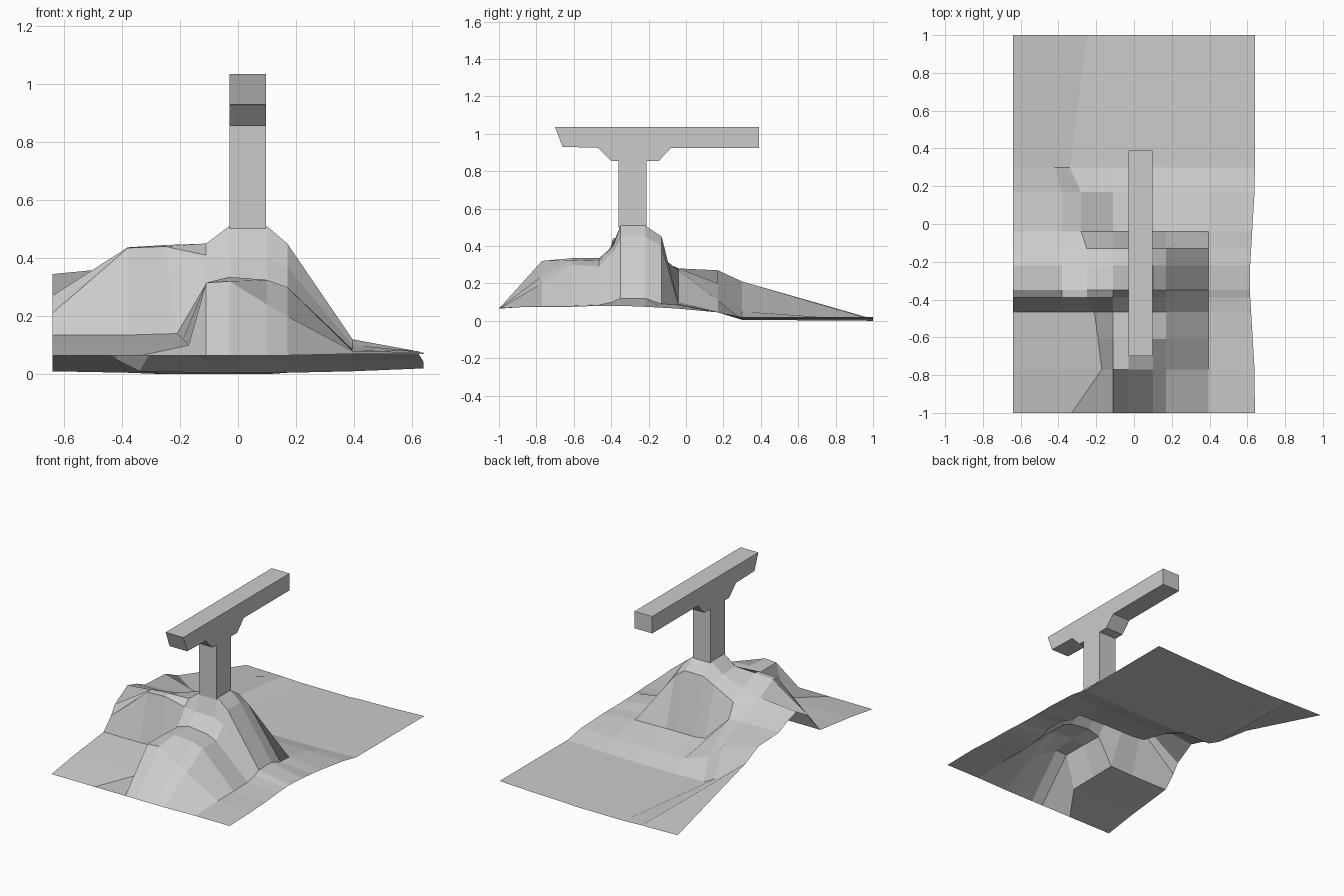
import bpy


def add_mesh(name, verts, faces):
    mesh = bpy.data.meshes.new(name)
    mesh.from_pydata(verts, [], faces)
    mesh.update()
    obj = bpy.data.objects.new(name, mesh)
    bpy.context.collection.objects.link(obj)
    return obj


def extrude_x(name, profile, x0, x1):
    """Extrude a (y, z) outline along x."""
    n = len(profile)
    verts = [(x, y, z) for x in (x0, x1) for y, z in profile]
    faces = [tuple(reversed(range(n))), tuple(range(n, 2 * n))]
    faces += [(i, (i + 1) % n, n + (i + 1) % n, n + i) for i in range(n)]
    return add_mesh(name, verts, faces)


# Rocky ground: an open sheet lofted through height sections, front to back
columns = [-.64, -.38, -.25, -.11, -.03, .10, .17, .395, .64]
sections = {
    -1.00: [.065, .065, .065, .065, .065, .065, .065, .07, .07],
    -0.77: [.10, .10, .10, .315, .32, .24, .20, .08, .075],
    -0.61: [.118, .118, .12, .315, .335, .325, .30, .08, .075],
    -0.465: [.135, .135, .14, .31, .335, .32, .29, .085, .08],
    -0.39: [.21, .435, .44, .41, .40, .40, .37, .10, .08],
    -0.35: [.27, .437, .445, .45, .51, .51, .45, .12, .08],
    -0.22: [.345, .37, .40, .45, .51, .51, .45, .12, .075],
    -0.13: [.32, .32, .34, .41, .45, .45, .40, .09, .07],
    -0.04: [.28, .28, .27, .10, .09, .09, .09, .085, .065],
    0.17: [.27, .20, .11, .05, .045, .045, .045, .045, .045],
    0.30: [.21, .05, .01, .005, .005, .005, .005, .01, .02],
    1.00: [.01, .005, 0, 0, 0, 0, .005, .01, .02],
}
# The crease left of the mounds wanders sideways
crease = {-1.00: -.33, -.77: -.17, -.61: -.19, -.465: -.21, -.04: -.28, .17: -.28, .30: -.34}
verts = []
for y, heights in sections.items():
    xs = list(columns)
    xs[2] = crease.get(y, xs[2])
    xs[-1] -= max(0, .03 - .06 * abs(y + .3))
    if y == .30:
        xs[1] = -.42
    verts += [(x, y, z) for x, z in zip(xs, heights)]
n = len(columns)
faces = [(r * n + c, r * n + c + 1, (r + 1) * n + c + 1, (r + 1) * n + c)
         for r in range(len(sections) - 1) for c in range(n - 1)]
add_mesh("rocky_ground", verts, faces)

# T-shaped post with stepped brackets and a slanted front end
extrude_x("t_post", [
    (-.36, .50), (-.21, .50), (-.21, .855), (-.145, .855), (-.08, .925),
    (.39, .925), (.39, 1.035), (-.70, 1.035), (-.66, .93), (-.47, .925),
    (-.40, .855), (-.36, .855)], -.03, .097)
